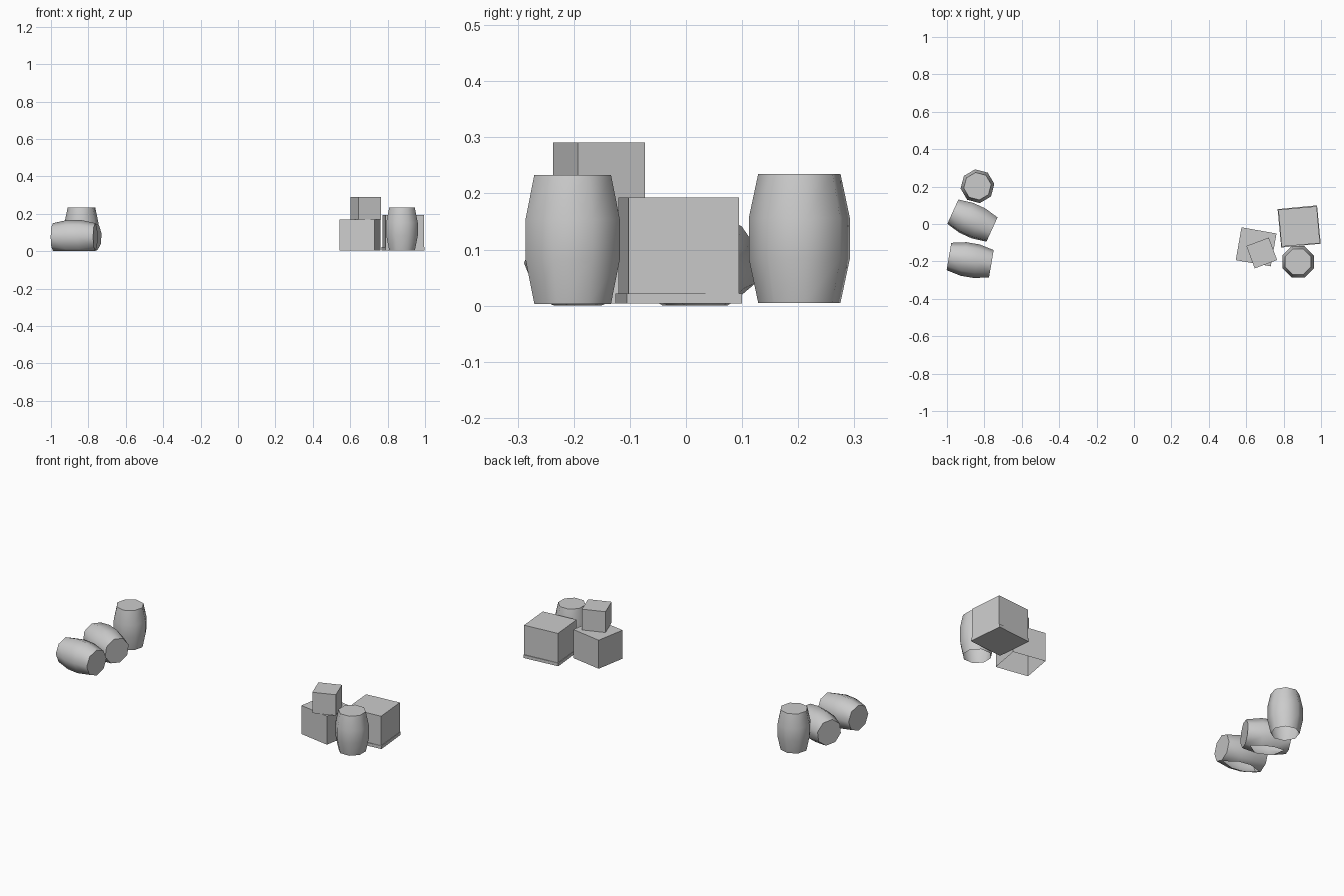
import bpy, bmesh, math
from mathutils import Matrix

if "Cube" in bpy.data.objects:
    bpy.data.objects.remove(bpy.data.objects["Cube"])

grey = bpy.data.materials.new("plain grey")
grey.diffuse_color = (0.6, 0.6, 0.6, 1)
grey.use_nodes = True
grey.node_tree.nodes["Principled BSDF"].inputs["Base Color"].default_value = grey.diffuse_color


def finish(bm, name):
    mesh = bpy.data.meshes.new(name)
    bm.to_mesh(mesh)
    bm.free()
    mesh.materials.append(grey)
    obj = bpy.data.objects.new(name, mesh)
    bpy.context.collection.objects.link(obj)
    return obj


def crate(name, x, y, z0, z1, sx, sy, turn, bottom=True):
    bm = bmesh.new()
    bmesh.ops.create_cube(bm, size=1)
    if not bottom:
        low = [f for f in bm.faces if f.normal.z < -0.5]
        bmesh.ops.delete(bm, geom=low, context='FACES')
    m = (Matrix.Translation((x, y, (z0 + z1) / 2))
         @ Matrix.Rotation(math.radians(turn), 4, 'Z')
         @ Matrix.Diagonal((sx, sy, z1 - z0, 1)))
    bm.transform(m)
    return finish(bm, name)


# barrel profile: (radius, position along the axis)
PROFILE = [(0.074, -0.115), (0.091, -0.036), (0.091, 0.036), (0.074, 0.115)]


def barrel(name, x, y, z, turn, lying=False, roll=0.0, sides=8):
    bm = bmesh.new()
    rings = []
    for r, h in PROFILE:
        ring = []
        for i in range(sides):
            a = math.tau * i / sides + math.radians(roll)
            ring.append(bm.verts.new((r * math.cos(a), r * math.sin(a), h)))
        rings.append(ring)
    for low, high in zip(rings, rings[1:]):
        for i in range(sides):
            j = (i + 1) % sides
            bm.faces.new((low[i], low[j], high[j], high[i]))
    bm.faces.new(rings[-1])
    if lying:
        bm.faces.new(list(reversed(rings[0])))
    m = Matrix.Translation((x, y, z)) @ Matrix.Rotation(math.radians(turn), 4, 'Z')
    if lying:
        m = m @ Matrix.Rotation(math.radians(90), 4, 'Y')
    bm.transform(m)
    if lying:
        # the part sunk into the ground is cut away and left open
        bmesh.ops.bisect_plane(bm, geom=bm.verts[:] + bm.edges[:] + bm.faces[:],
                               plane_co=(0, 0, 0), plane_no=(0, 0, -1),
                               clear_outer=True)
    obj = finish(bm, name)
    bpy.ops.object.select_all(action='DESELECT')
    obj.select_set(True)
    bpy.context.view_layer.objects.active = obj
    bpy.ops.object.shade_smooth_by_angle(angle=math.radians(60))


# left group of barrels
barrel("standing_barrel_left", -0.837, 0.202, 0.12, 0, roll=8)
barrel("lying_barrel_back", -0.864, 0.018, 0.077, -24.5, lying=True, roll=15)
barrel("lying_barrel_front", -0.876, -0.193, 0.076, -9.7, lying=True)

# right group: barrel and crates
barrel("standing_barrel_right", 0.877, -0.202, 0.118, 0, roll=22.5)
crate("large_crate", 0.883, -0.013, 0.02, 0.193, 0.206, 0.198, 5)
crate("large_crate_base", 0.883, -0.013, 0.004, 0.022, 0.212, 0.206, 5.5)
crate("low_crate", 0.653, -0.122, 0.004, 0.17, 0.19, 0.178, -10, bottom=False)
crate("top_crate", 0.683, -0.155, 0.17, 0.291, 0.128, 0.128, 20.5)
